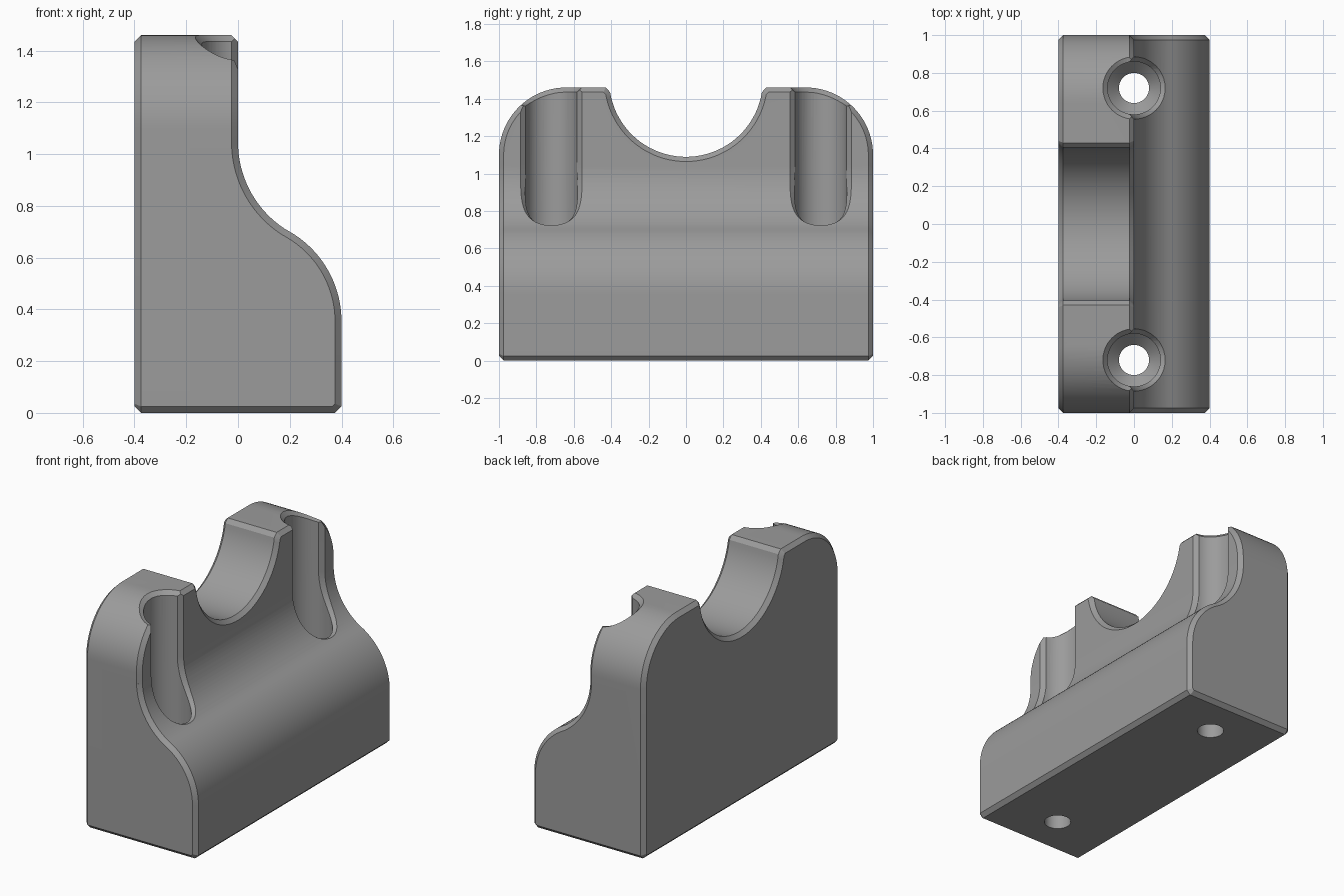
import bpy, bmesh, math
from mathutils import Vector

if "Cube" in bpy.data.objects:
    bpy.data.objects.remove(bpy.data.objects["Cube"])

C = 0.025                        # chamfer size
R_WALL, R_RIM, R_HOLE = 0.14, 0.165, 0.08
HOLE_Y = 0.72


def arc(cx, cz, r, a0, a1, n):
    return [(cx + r * math.cos(math.radians(a0 + (a1 - a0) * i / n)),
             cz + r * math.sin(math.radians(a0 + (a1 - a0) * i / n))) for i in range(n + 1)]


def inset(pts, d):
    """Offset a counter-clockwise outline inwards with mitred corners."""
    out = []
    for i, p in enumerate(pts):
        p = Vector(p)
        a = (p - Vector(pts[i - 1])).normalized()
        b = (Vector(pts[(i + 1) % len(pts)]) - p).normalized()
        na, nb = Vector((-a.y, a.x)), Vector((-b.y, b.x))
        out.append(p + (na + nb) * (d / (1 + na.dot(nb))))
    return out


def loft(name, rings, closed_caps=True):
    """Skin a list of equal-length rings and cap both ends."""
    bm = bmesh.new()
    vs = [[bm.verts.new(p) for p in ring] for ring in rings]
    n = len(vs[0])
    for r0, r1 in zip(vs, vs[1:]):
        for i in range(n):
            j = (i + 1) % n
            bm.faces.new((r0[i], r0[j], r1[j], r1[i]))
    bm.faces.new(vs[0])
    bm.faces.new(vs[-1])
    bmesh.ops.recalc_face_normals(bm, faces=bm.faces)
    me = bpy.data.meshes.new(name)
    bm.to_mesh(me)
    bm.free()
    ob = bpy.data.objects.new(name, me)
    bpy.context.collection.objects.link(ob)
    return ob


def chamfered_prism(name, outline, t0, t1, place):
    inner = inset(outline, C)
    steps = ((t0, inner), (t0 + C, outline), (t1 - C, outline), (t1, inner))
    return loft(name, [[place(t, p[0], p[1]) for p in ring] for t, ring in steps])


def combine(target, tool, operation):
    mod = target.modifiers.new("combine", 'BOOLEAN')
    mod.operation, mod.solver, mod.object = operation, 'EXACT', tool
    bpy.context.view_layer.objects.active = target
    bpy.ops.object.modifier_apply(modifier=mod.name)
    bpy.data.objects.remove(tool)


def front_height(x, y):
    """Height of the concave slope in front of the upright."""
    return 1.046 - math.sqrt(max(0, 0.16 - (0.4 - max(x, 0)) ** 2))


def top_height(x, y):
    """Height of the upright's top with its rounded shoulders."""
    return 1.1 + math.sqrt(0.36 ** 2 - max(0, abs(y) - 0.64) ** 2)


def rim_cutter(name, yc, angles, height, run_up):
    """Triangular sweep that chamfers the edge between bore and outer surface."""
    def at(r, a, z):
        return Vector((r * math.cos(a), yc + r * math.sin(a), z))

    def h(r, a):
        return height(r * math.cos(a), yc + r * math.sin(a))
    rings = []
    for a in angles:
        e = 1e-4
        slope = (h(R_WALL, a + e) - h(R_WALL, a - e)) / (2 * e * R_WALL)
        ln = math.hypot(1, slope)
        z = h(R_WALL, a)
        corner = at(R_WALL, a, z)
        p_in = at(R_WALL, a + C * slope / ln / R_WALL, z - C / ln)
        p_out = at(R_RIM, a, h(R_RIM, a))
        air = corner + (corner - (p_in + p_out) / 2) * 0.6
        d = (p_in - p_out) * 0.15
        rings.append([p_in + d, p_out - d, air])
    if run_up:
        top = [[Vector((p.x, p.y, 1.6)) for p in rings[k]] for k in (0, -1)]
        rings = [top[0]] + rings + [top[1]]
    return loft(name, rings)


# Upright plate with rounded shoulders and a round cradle notch
plate = [(-0.975, 0), (0.975, 0), (1, 0.025)]
plate += arc(0.64, 1.1, 0.36, 0, 90, 20) + [(0.43, 1.46)]
plate += arc(0, 1.5, 0.411, -9.1, -170.9, 40) + [(-0.43, 1.46)]
plate += arc(-0.64, 1.1, 0.36, 90, 180, 20) + [(-1, 0.025)]
body = chamfered_prism("bracket_body", plate, -0.4, 0, lambda t, a, b: (t, a, b))

# Foot with an S-shaped front
foot = [(-0.2, 0), (0.375, 0), (0.4, 0.025)] + arc(0, 0.354, 0.4, 0, 60, 18)
foot += arc(0.4, 1.046, 0.4, 240, 180, 18)[1:] + [(-0.2, 1.046)]
combine(body, chamfered_prism("foot", foot, -1, 1, lambda t, a, b: (a, t, b)), 'UNION')

# Countersunk screw bores with chamfered rims
for yc in (-HOLE_Y, HOLE_Y):
    steps = ((R_HOLE, -0.1), (R_HOLE, 0.36), (R_WALL, 0.42), (R_WALL, 1.6))
    bore = loft("bore_cutter", [[(r * math.cos(k * math.pi / 24), yc + r * math.sin(k * math.pi / 24), z)
                                 for k in range(48)] for r, z in steps])
    combine(body, bore, 'DIFFERENCE')
    ws = [k / 20 for k in range(-20, 21)]
    slope_angles = [math.copysign(math.pi / 2 * (1 - (1 - abs(w)) ** 2), w) for w in ws]
    combine(body, rim_cutter("slope_rim", yc, slope_angles, front_height, True), 'DIFFERENCE')
    top_angles = [math.radians(78 + 204 * k / 32) for k in range(33)]
    combine(body, rim_cutter("top_rim", yc, top_angles, top_height, False), 'DIFFERENCE')

# Plain grey finish
grey = bpy.data.materials.new("grey")
grey.diffuse_color = (0.33, 0.33, 0.33, 1)
grey.use_nodes = True
grey.node_tree.nodes["Principled BSDF"].inputs["Base Color"].default_value = grey.diffuse_color
body.data.materials.clear()
body.data.materials.append(grey)
for poly in body.data.polygons:
    poly.material_index = 0
bpy.ops.object.select_all(action='DESELECT')
body.select_set(True)
bpy.context.view_layer.objects.active = body
bpy.ops.object.shade_smooth_by_angle(angle=math.radians(25))
